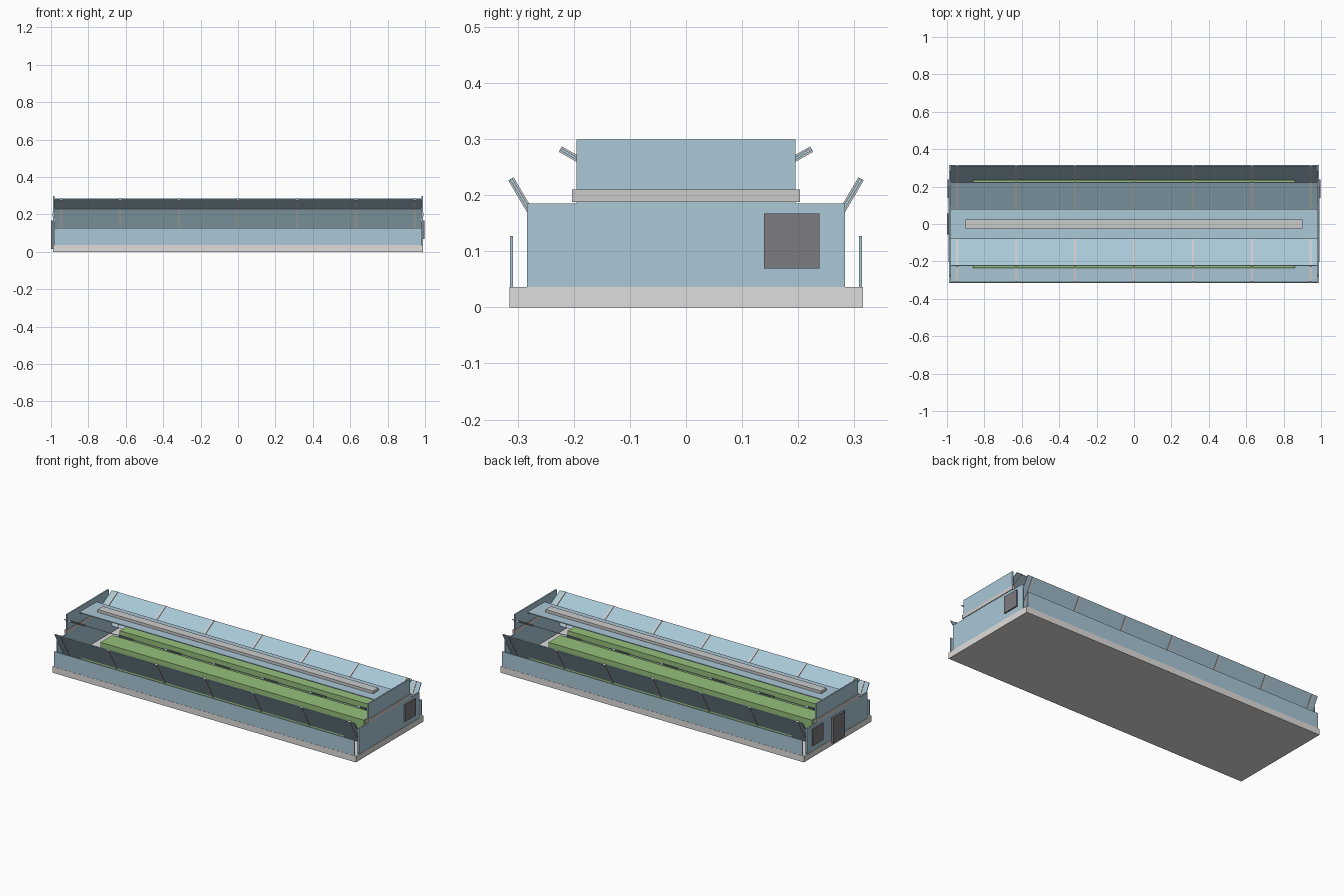
import bpy, math

if "Cube" in bpy.data.objects:
    bpy.data.objects.remove(bpy.data.objects["Cube"])


def material(name, col):
    m = bpy.data.materials.new(name)
    m.diffuse_color = (*col, 1)
    m.use_nodes = True
    m.node_tree.nodes["Principled BSDF"].inputs["Base Color"].default_value = m.diffuse_color
    return m


GLASS = material("blue_glass", (0.40, 0.58, 0.68))
DARK = material("dark_panel", (0.20, 0.20, 0.22))
GREEN = material("leaf_green", (0.30, 0.52, 0.20))
STEEL = material("pale_steel", (0.62, 0.62, 0.64))
STONE = material("concrete", (0.74, 0.73, 0.71))


def box(name, lo, hi, mat, tilt=0.0):
    """Box from its two corners, optionally tilted about the x axis."""
    bpy.ops.mesh.primitive_cube_add(
        size=1, location=[(a + b) / 2 for a, b in zip(lo, hi)])
    ob = bpy.context.object
    ob.name = name
    ob.scale = [b - a for a, b in zip(lo, hi)]
    bpy.ops.object.transform_apply(location=False, rotation=False, scale=True)
    ob.rotation_euler.x = tilt
    ob.data.materials.append(mat)
    return ob


def slope(name, x0, x1, p, q, thick, mat):
    """Flat strip running between two (y, z) points, from x0 to x1."""
    dy, dz = q[0] - p[0], q[1] - p[1]
    cy, cz, h = (p[0] + q[0]) / 2, (p[1] + q[1]) / 2, math.hypot(dy, dz) / 2
    box(name, (x0, cy - h, cz - thick / 2), (x1, cy + h, cz + thick / 2),
        mat, math.atan2(dz, dy))


# Foundation slab
box("foundation", (-0.99, -0.315, 0), (0.99, 0.315, 0.036), STONE)

# Side walls, open roof panes and their ribs, on both sides
panes = {"lower": ((0.221, 0.074), (0.312, 0.229)),
         "upper": ((0.08, 0.200), (0.224, 0.282))}
for s, side in ((-1, "front"), (1, "back")):
    y = s * 0.311
    box(side + "_wall", (-0.98, y - 0.003, 0.034), (0.98, y + 0.003, 0.127), GLASS)
    for part, (p, q) in panes.items():
        p, q = (s * p[0], p[1]), (s * q[0], q[1])
        slope(f"{side}_{part}_pane", -0.98, 0.98, p, q, 0.005, GLASS)
        for i in range(-3, 4):
            x = i * 0.315
            slope(f"{side}_{part}_rib", x - 0.006, x + 0.006, p, q, 0.011, STEEL)

# Flat ridge pane and ridge beam
box("ridge_pane", (-0.98, -0.08, 0.265), (0.98, 0.08, 0.270), GLASS)
box("ridge_beam", (-0.90, -0.025, 0.270), (0.90, 0.025, 0.286), STEEL)

# Gable ends with a tie beam and a vent each
for s, end in ((-1, "left"), (1, "right")):
    def slab(name, xa, xb, y0, y1, z0, z1, mat):
        a, b = sorted((s * xa, s * xb))
        box(f"{end}_{name}", (a, y0, z0), (b, y1, z1), mat)
    slab("end_wall", 0.98, 0.988, -0.283, 0.283, 0.033, 0.185, GLASS)
    slab("gable", 0.98, 0.988, -0.195, 0.195, 0.185, 0.299, GLASS)
    slab("tie_beam", 0.978, 0.992, -0.203, 0.203, 0.188, 0.210, STEEL)
    slab("vent", 0.986, 0.996, 0.139, 0.238, 0.069, 0.167, DARK)

# Door on the left end
box("door", (-1.0, -0.055, 0.016), (-0.986, 0.055, 0.166), DARK)

# Planting beds
for y in (-0.18, 0, 0.18):
    box("planting_bed", (-0.86, y - 0.055, 0.034), (0.86, y + 0.055, 0.115), GREEN)
